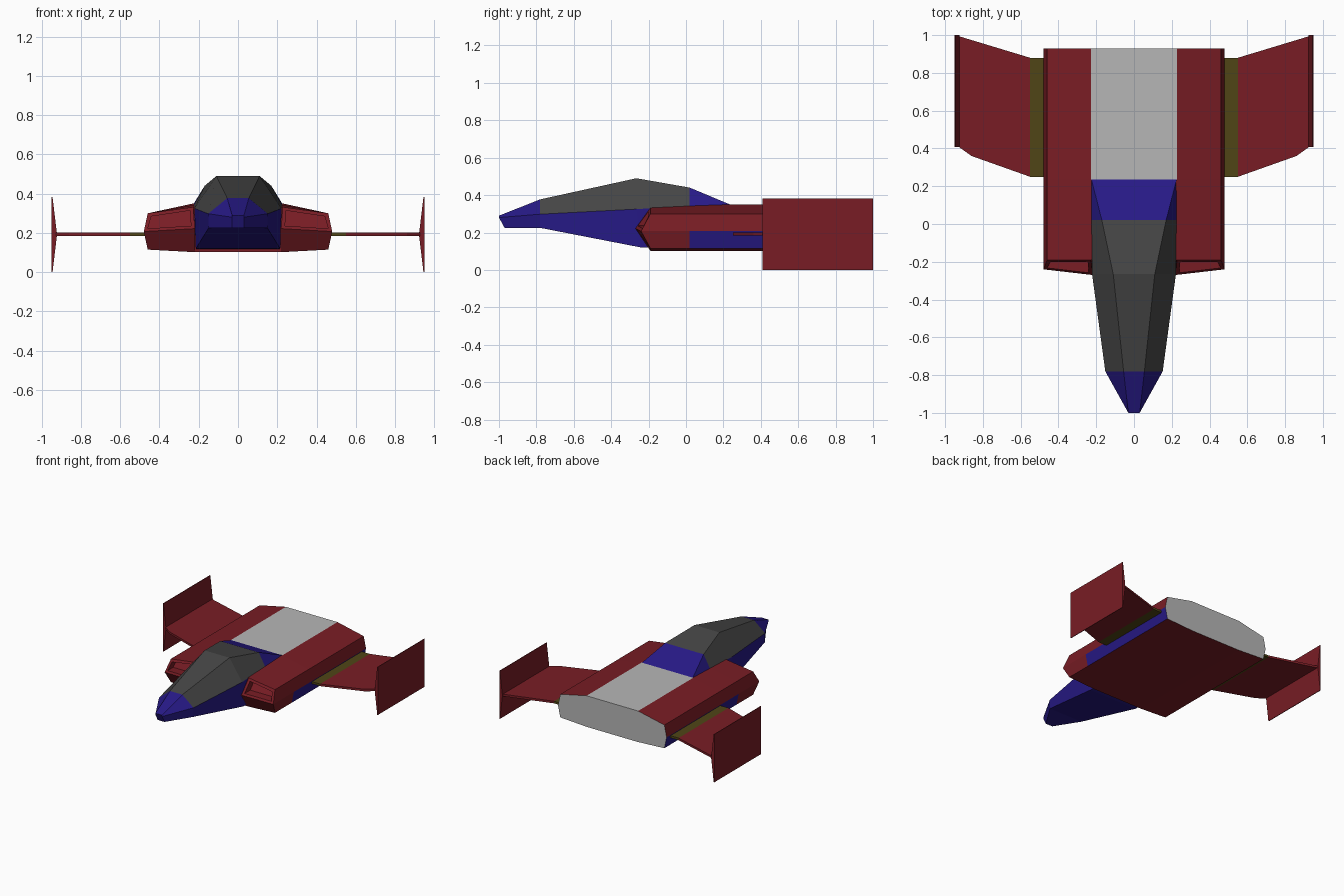
import bpy, bmesh

if "Cube" in bpy.data.objects:
    bpy.data.objects.remove(bpy.data.objects["Cube"])


def material(name, rgb):
    m = bpy.data.materials.new(name)
    m.diffuse_color = (*rgb, 1)
    m.use_nodes = True
    m.node_tree.nodes["Principled BSDF"].inputs["Base Color"].default_value = m.diffuse_color
    return m


RED = material("red", (0.19, 0.012, 0.018))
BLUE = material("blue", (0.02, 0.01, 0.24))
GLASS = material("canopy_grey", (0.06, 0.06, 0.06))
OLIVE = material("olive", (0.08, 0.06, 0.008))
GREY = material("light_grey", (0.47, 0.47, 0.47))


def finish(name, bm, mats, pick=None, mirror=False):
    """Turn a bmesh into an object, colouring faces by their centre and normal."""
    bmesh.ops.recalc_face_normals(bm, faces=bm.faces)
    if pick:
        for f in bm.faces:
            f.material_index = pick(f.calc_center_median(), f.normal)
    me = bpy.data.meshes.new(name)
    bm.to_mesh(me)
    bm.free()
    for m in mats:
        me.materials.append(m)
    ob = bpy.data.objects.new(name, me)
    bpy.context.collection.objects.link(ob)
    if mirror:
        ob.modifiers.new("mirror", "MIRROR").use_clip = False
    return ob


def loft(rings, caps=(True, True), closed=True):
    """Bridge consecutive rings of points."""
    bm = bmesh.new()
    vs = [[bm.verts.new(p) for p in r] for r in rings]
    n = len(rings[0])
    for a, b in zip(vs, vs[1:]):
        for i in range(n if closed else n - 1):
            j = (i + 1) % n
            bm.faces.new((a[i], a[j], b[j], b[i]))
    for use, ring in zip(caps, (vs[0], vs[-1])):
        if use:
            bm.faces.new(ring)
    return bm, vs


def symmetric(half):
    """Full ring from its right half, listed top to bottom."""
    return half + [(-x, y, z) for x, y, z in reversed(half)]


# Nose, canopy and spine: top, shoulder and keel of each section
sections = [
    [(0.03, -1.0, 0.29), (0.03, -1.0, 0.28), (0.03, -0.97, 0.225)],
    [(0.055, -0.78, 0.377), (0.152, -0.78, 0.298), (0.15, -0.78, 0.225)],
    [(0.11, -0.265, 0.49), (0.222, -0.265, 0.325), (0.215, -0.24, 0.12)],
    [(0.17, 0.02, 0.44), (0.225, 0.02, 0.342), (0.215, 0.02, 0.112)],
    [(0.225, 0.235, 0.35), (0.226, 0.235, 0.345), (0.215, 0.235, 0.112)],
]
bm, _ = loft([symmetric(s) for s in sections])
finish("nose_and_canopy", bm, [BLUE, GLASS],
       lambda c, n: int(-0.75 < c.y < 0.0 and n.z > 0.1))

# Hull with side pods, half built and mirrored
def hull_ring(y, top):
    return [(0, y, top), (0.228, y, top), (0.46, y, 0.30), (0.48, y, 0.207),
            (0.46, y, 0.115), (0.22, y, 0.102), (0, y, 0.102)]

front = hull_ring(-0.19, 0.332)
front[3] = (0.48, -0.24, 0.207)
bm, vs = loft([front, hull_ring(0.02, 0.342), hull_ring(0.235, 0.35),
               hull_ring(0.93, 0.35)], caps=(False, True), closed=False)
f = vs[0]
tip = bm.verts.new((0.22, -0.27, 0.222))
intake = bm.faces.new((f[1], f[2], f[3], tip))
bm.faces.new((tip, f[3], f[4], f[5]))
bm.faces.new((f[0], f[1], tip, f[5], f[6]))
bmesh.ops.recalc_face_normals(bm, faces=bm.faces)
# recessed intake
bmesh.ops.inset_individual(bm, faces=[intake], thickness=0.027)
hole = bmesh.ops.extrude_discrete_faces(bm, faces=[intake])["faces"][0]
bmesh.ops.translate(bm, verts=hole.verts, vec=(0, 0.07, 0))


def hull_colour(c, n):
    if n.y > 0.9 and c.y > 0.9:
        return 1
    if n.z > 0.99 and c.x < 0.2 and c.y > 0.24:
        return 1
    if n.x > 0.9 and c.z < 0.2 and c.y > 0.03:
        return 2
    return 0


finish("hull", bm, [RED, GREY, BLUE], hull_colour, mirror=True)


# Wing root strips and wings
def plate(outline, z0, z1):
    return loft([[(x, y, z) for x, y in outline] for z in (z0, z1)])[0]


finish("wing_root", plate([(0.47, 0.25), (0.55, 0.25), (0.55, 0.88), (0.47, 0.88)],
                          0.184, 0.201), [OLIVE], mirror=True)
finish("wing", plate([(0.55, 0.25), (0.86, 0.36), (0.93, 0.41), (0.93, 0.995),
                      (0.55, 0.88)], 0.184, 0.201), [RED], mirror=True)

# Wing tip fins: thin wedges with a ridge where the wing meets them
bm, _ = loft([[(0.95, y, 0.0), (0.95, y, 0.383), (0.945, y, 0.383), (0.923, y, 0.2),
               (0.923, y, 0.184), (0.945, y, 0.0)] for y in (0.408, 1.0)])
finish("wing_tip_fin", bm, [RED], mirror=True)
